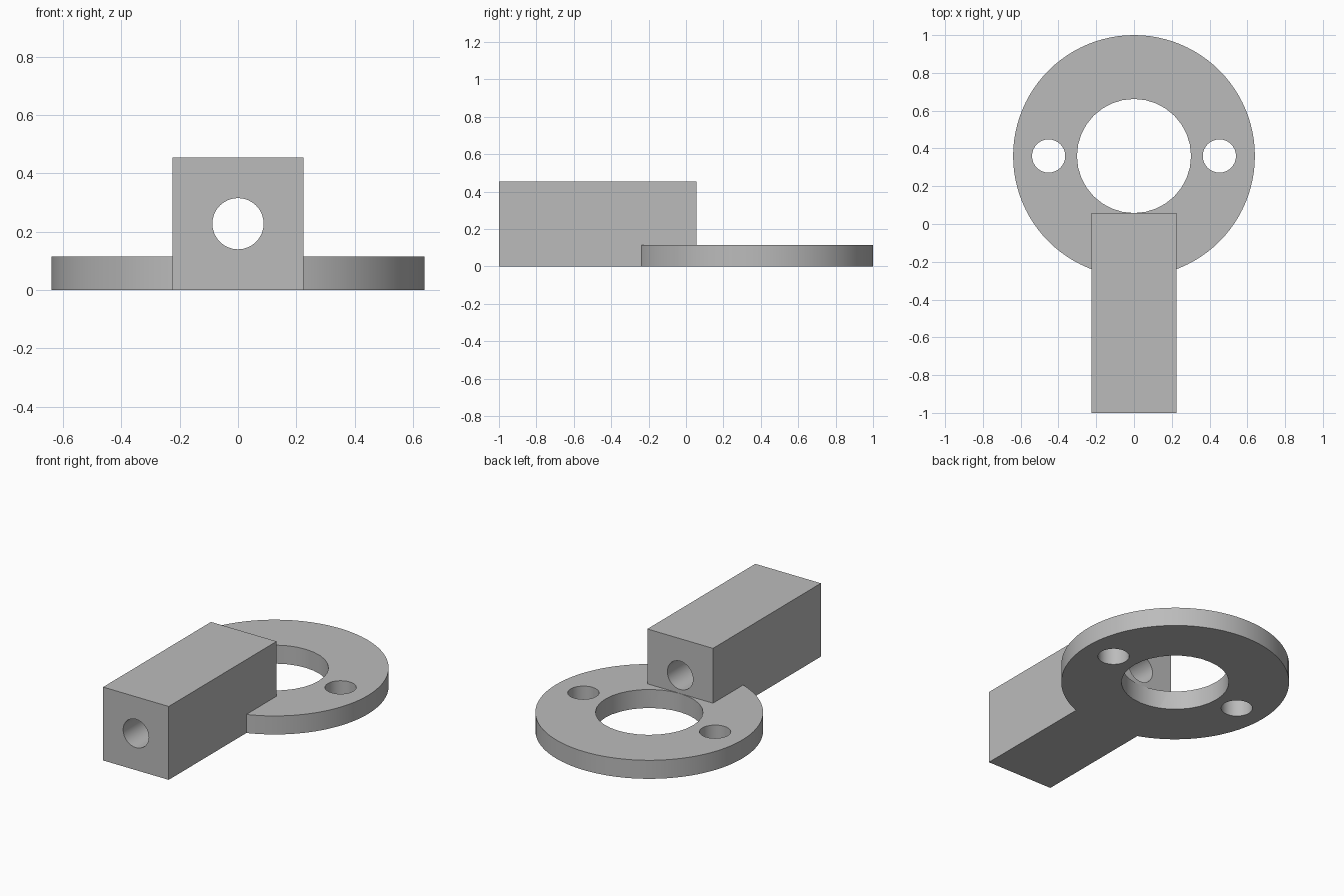
import bpy
import math

cube = bpy.data.objects.get("Cube")
if cube:
    bpy.data.objects.remove(cube, do_unlink=True)

RING_Y = 0.36
RING_T = 0.115
BLOCK_W, BLOCK_H = 0.45, 0.455
BLOCK_FRONT, BLOCK_BACK = -1.0, 0.057

grey = bpy.data.materials.new("grey metal")
grey.use_nodes = True
colour = (0.5, 0.5, 0.5, 1)
grey.diffuse_color = colour
grey.node_tree.nodes["Principled BSDF"].inputs["Base Color"].default_value = colour


def cylinder(name, radius, depth, location, sides, rotation=(0, 0, 0)):
    bpy.ops.mesh.primitive_cylinder_add(
        vertices=sides, radius=radius, depth=depth, location=location, rotation=rotation)
    obj = bpy.context.object
    obj.name = name
    obj.data.materials.append(grey)
    return obj


def boolean(target, other, operation):
    mod = target.modifiers.new(operation.lower(), "BOOLEAN")
    mod.operation = operation
    mod.solver = "EXACT"
    mod.object = other
    bpy.context.view_layer.objects.active = target
    bpy.ops.object.modifier_apply(modifier=mod.name)
    bpy.data.objects.remove(other, do_unlink=True)


# Flat mounting ring
bracket = cylinder("mounting_bracket", 0.64, RING_T, (0, RING_Y, RING_T / 2), 96)

# Square arm, joined to the ring
bpy.ops.mesh.primitive_cube_add(
    size=1, location=(0, (BLOCK_FRONT + BLOCK_BACK) / 2, BLOCK_H / 2))
arm = bpy.context.object
arm.scale = (BLOCK_W, BLOCK_BACK - BLOCK_FRONT, BLOCK_H)
arm.data.materials.append(grey)
boolean(bracket, arm, "UNION")

# Central opening and the two screw holes
boolean(bracket, cylinder("centre_cutter", 0.302, 1, (0, RING_Y, 0), 32), "DIFFERENCE")
for side in (-1, 1):
    hole = cylinder("screw_cutter", 0.088, 1, (side * 0.452, RING_Y, 0), 32)
    boolean(bracket, hole, "DIFFERENCE")

# Bore along the whole arm
bore = cylinder("bore_cutter", 0.088, 3, (0, 0, BLOCK_H / 2), 32, (math.pi / 2, 0, 0))
boolean(bracket, bore, "DIFFERENCE")

bpy.ops.object.select_all(action="DESELECT")
bracket.select_set(True)
bpy.context.view_layer.objects.active = bracket
bpy.ops.object.shade_smooth_by_angle(angle=math.radians(30))
